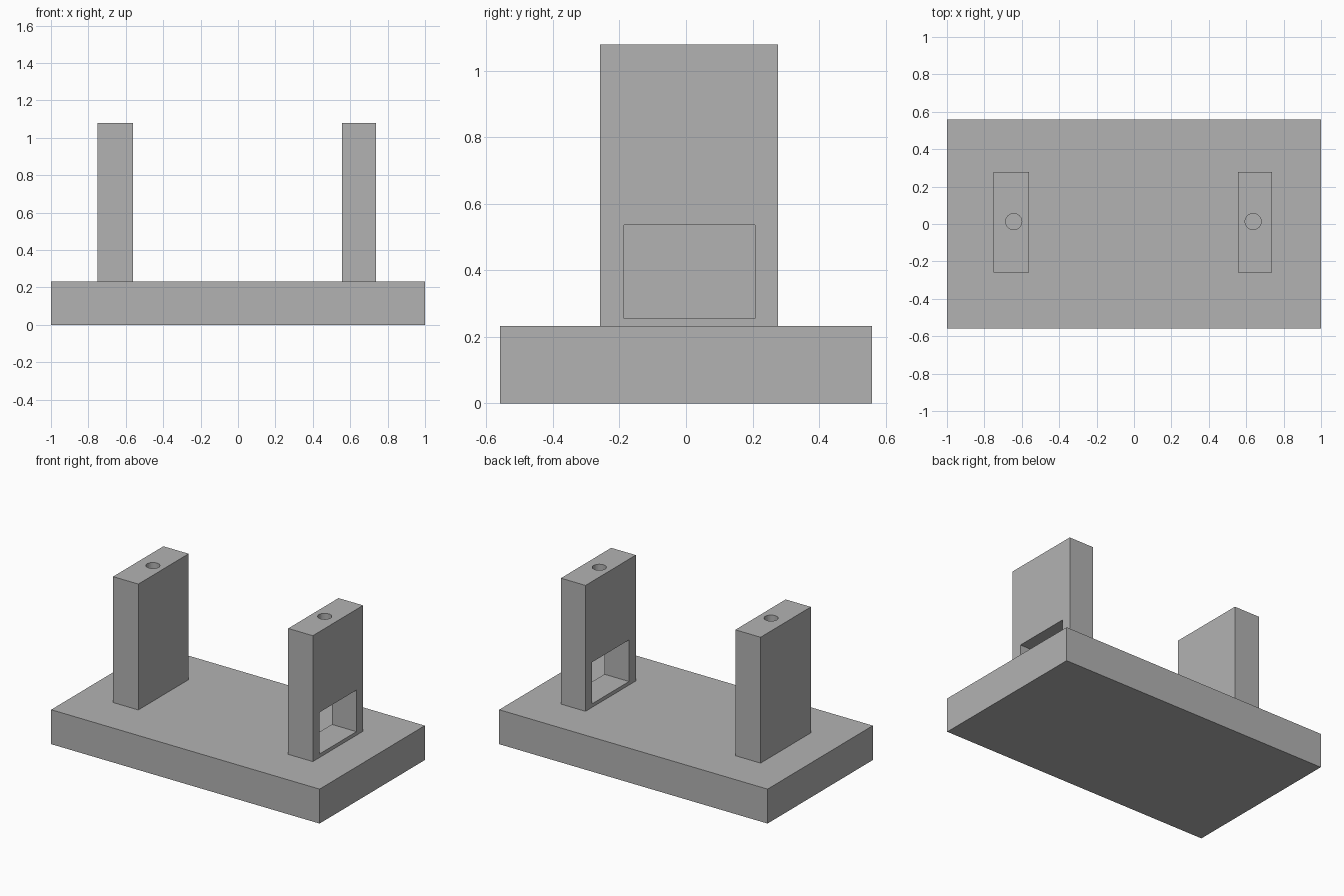
import bpy
import bmesh
from mathutils import Matrix, Vector

if "Cube" in bpy.data.objects:
    bpy.data.objects.remove(bpy.data.objects["Cube"], do_unlink=True)

grey = bpy.data.materials.new("plain grey")
grey.use_nodes = True
colour = (0.45, 0.45, 0.45, 1)
grey.diffuse_color = colour
grey.node_tree.nodes["Principled BSDF"].inputs["Base Color"].default_value = colour


def add_object(name, bm):
    mesh = bpy.data.meshes.new(name)
    bm.to_mesh(mesh)
    bm.free()
    mesh.materials.append(grey)
    obj = bpy.data.objects.new(name, mesh)
    bpy.context.collection.objects.link(obj)
    return obj


def box(name, low, high):
    low, high = Vector(low), Vector(high)
    bm = bmesh.new()
    bmesh.ops.create_cube(bm, size=1, matrix=Matrix.Translation((low + high) / 2)
                          @ Matrix.Diagonal((*(high - low), 1)))
    return add_object(name, bm)


def cylinder(name, centre, radius, depth):
    bm = bmesh.new()
    bmesh.ops.create_cone(bm, cap_ends=True, segments=32, radius1=radius, radius2=radius,
                          depth=depth, matrix=Matrix.Translation(centre))
    return add_object(name, bm)


def cut(target, cutter):
    mod = target.modifiers.new(cutter.name, 'BOOLEAN')
    mod.operation = 'DIFFERENCE'
    mod.solver = 'EXACT'
    mod.object = cutter
    cutter.hide_render = True
    cutter.hide_set(True)


base_top, post_top = 0.232, 1.08

# Base slab
box("base", (-1, -0.56, 0), (1, 0.56, base_top))

# Two upright posts, each with a round socket in its top
posts = {}
for side, x0, x1, hole_x in (("right", -0.75, -0.562, -0.643), ("left", 0.555, 0.738, 0.637)):
    post = box(side + "_post", (x0, -0.258, base_top), (x1, 0.277, post_top))
    cut(post, cylinder(side + "_socket_cutter", (hole_x, 0.013, post_top), 0.043, 0.5))
    posts[side] = post

# Rectangular window through the left post
cut(posts["left"], box("window_cutter", (0.45, -0.186, 0.256), (0.85, 0.207, 0.536)))

# Smooth socket walls with sharp edges
for post in posts.values():
    bpy.ops.object.select_all(action='DESELECT')
    post.select_set(True)
    bpy.context.view_layer.objects.active = post
    bpy.ops.object.shade_smooth_by_angle()
